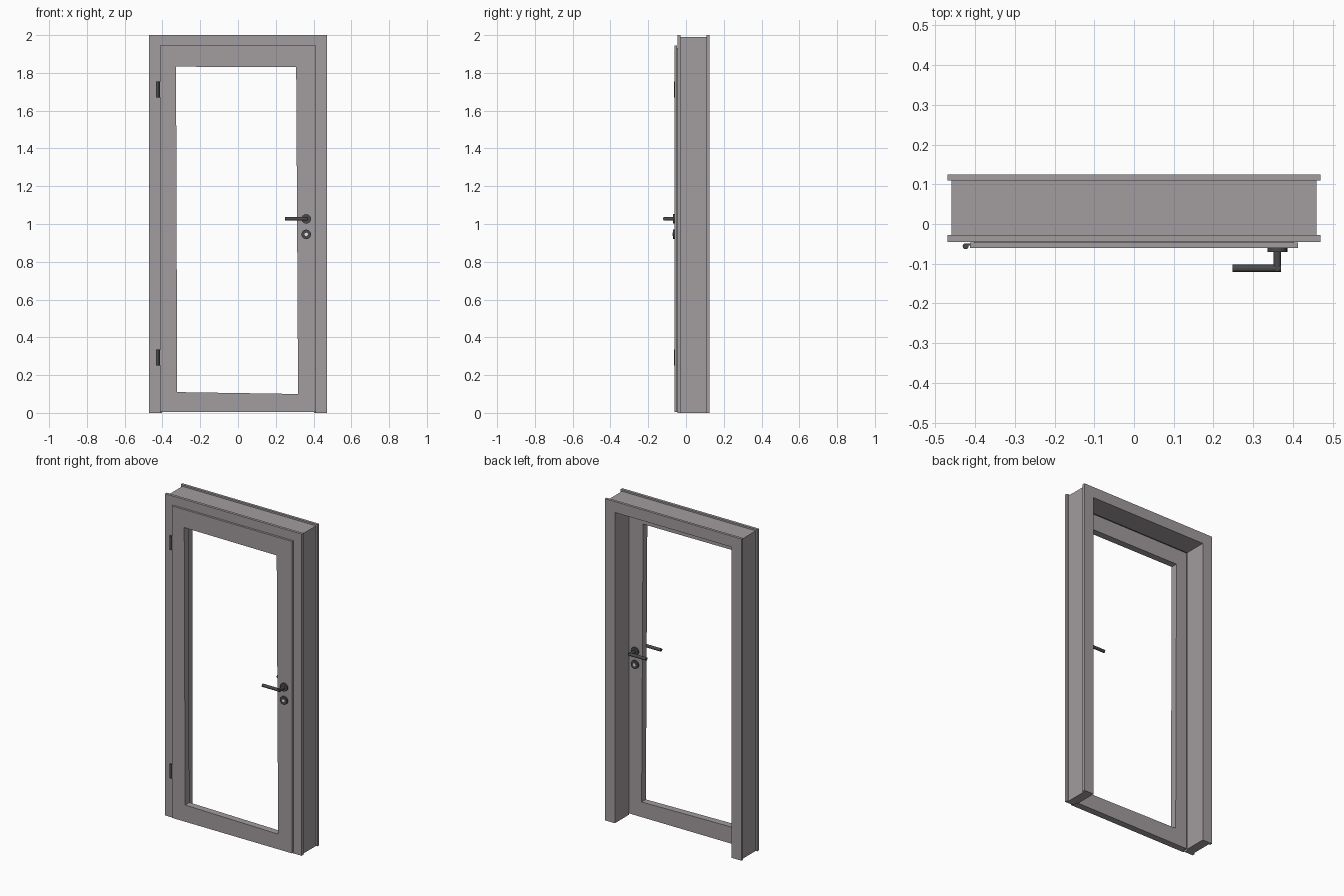
import bpy, bmesh, math
from mathutils import Vector, Matrix

if "Cube" in bpy.data.objects:
    bpy.data.objects.remove(bpy.data.objects["Cube"])


def material(name, rgb):
    m = bpy.data.materials.new(name)
    m.diffuse_color = (*rgb, 1)
    m.use_nodes = True
    m.node_tree.nodes["Principled BSDF"].inputs["Base Color"].default_value = m.diffuse_color
    return m


GREY = material("warm_grey_paint", (0.36, 0.335, 0.345))
DARK = material("dark_metal", (0.07, 0.07, 0.073))
LIGHT = material("light_metal", (0.8, 0.8, 0.8))


def finish(name, bm, mat, smooth=False):
    bmesh.ops.recalc_face_normals(bm, faces=bm.faces)
    me = bpy.data.meshes.new(name)
    bm.to_mesh(me)
    bm.free()
    me.materials.append(mat)
    ob = bpy.data.objects.new(name, me)
    bpy.context.collection.objects.link(ob)
    if smooth:
        bpy.ops.object.select_all(action='DESELECT')
        ob.select_set(True)
        bpy.context.view_layer.objects.active = ob
        bpy.ops.object.shade_smooth_by_angle(angle=math.radians(40))
    return ob


def add_cyl(bm, a, b, r, seg=16):
    a, b = Vector(a), Vector(b)
    d = b - a
    mat = Matrix.Translation((a + b) / 2) @ d.to_track_quat('Z', 'Y').to_matrix().to_4x4()
    bmesh.ops.create_cone(bm, cap_ends=True, segments=seg, radius1=r, radius2=r,
                          depth=d.length, matrix=mat)


def add_box(bm, lo, hi):
    c = [(l + h) / 2 for l, h in zip(lo, hi)]
    s = [h - l for l, h in zip(lo, hi)]
    bmesh.ops.create_cube(bm, size=1, matrix=Matrix.Translation(c) @ Matrix.Diagonal((*s, 1)))


# Door frame: one wraparound profile (half width, y) swept up, across and down
profile = [(0.41, -0.045), (0.47, -0.045), (0.47, -0.028), (0.46, -0.028),
           (0.46, 0.109), (0.47, 0.109), (0.47, 0.125), (0.402, 0.125),
           (0.402, -0.014), (0.41, -0.014)]
bm = bmesh.new()
stations = []
for sx, top in ((-1, 0), (-1, 1), (1, 1), (1, 0)):
    stations.append([bm.verts.new((sx * w, y, (1.53 + w) * top)) for w, y in profile])
n = len(profile)
for s, t in zip(stations, stations[1:]):
    for i in range(n):
        j = (i + 1) % n
        bm.faces.new((s[i], s[j], t[j], t[i]))
bm.faces.new(stations[0])
bm.faces.new(stations[-1])
finish("door_frame", bm, GREY)

# Door leaf: rebated outline, open where the glazing would sit
hole = [(-0.322, 0.11), (0.318, 0.10), (0.308, 1.83), (-0.328, 1.833)]


def rect(x, z0, z1):
    return [(-x, z0), (x, z0), (x, z1), (-x, z1)]


lip, core = rect(0.413, 0.006, 1.945), rect(0.403, 0.006, 1.932)
loops = [(hole, -0.06), (lip, -0.06), (lip, -0.047), (core, -0.047), (core, -0.018), (hole, -0.018)]
bm = bmesh.new()
rings = [[bm.verts.new((x, y, z)) for x, z in pts] for pts, y in loops]
for a, b in zip(rings, rings[1:] + rings[:1]):
    for i in range(4):
        j = (i + 1) % 4
        bm.faces.new((a[i], a[j], b[j], b[i]))
finish("door_leaf", bm, GREY)

# Hinges: barrel with a small arm to the leaf
for tag, z in (("lower", 0.25), ("upper", 1.67)):
    bm = bmesh.new()
    add_cyl(bm, (-0.424, -0.056, z), (-0.424, -0.056, z + 0.085), 0.0075)
    add_box(bm, (-0.424, -0.054, z + 0.003), (-0.41, -0.049, z + 0.082))
    finish(tag + "_hinge", bm, DARK, True)

# Lever handles, roses and key roses on both sides (d = outward direction)
X, ZH, ZK = 0.361, 1.027, 0.945
for tag, y, d in (("front", -0.06, -1), ("back", -0.018, 1)):
    bm = bmesh.new()
    add_cyl(bm, (X, y, ZH), (X, y + d * 0.01, ZH), 0.025, 24)
    finish(tag + "_handle_rose", bm, DARK, True)
    bm = bmesh.new()
    add_cyl(bm, (X, y, ZH), (X, y + d * 0.06, ZH), 0.0095)
    add_cyl(bm, (X + 0.0095, y + d * 0.052, ZH), (0.248, y + d * 0.052, ZH), 0.0095)
    finish(tag + "_lever", bm, DARK, True)
    bm = bmesh.new()
    add_cyl(bm, (X, y, ZK), (X, y + d * 0.01, ZK), 0.025, 24)
    finish(tag + "_key_rose", bm, DARK, True)
    bm = bmesh.new()
    add_cyl(bm, (X, y + d * 0.009, ZK), (X, y + d * 0.011, ZK), 0.009, 16)
    finish(tag + "_key_cylinder", bm, LIGHT, True)
